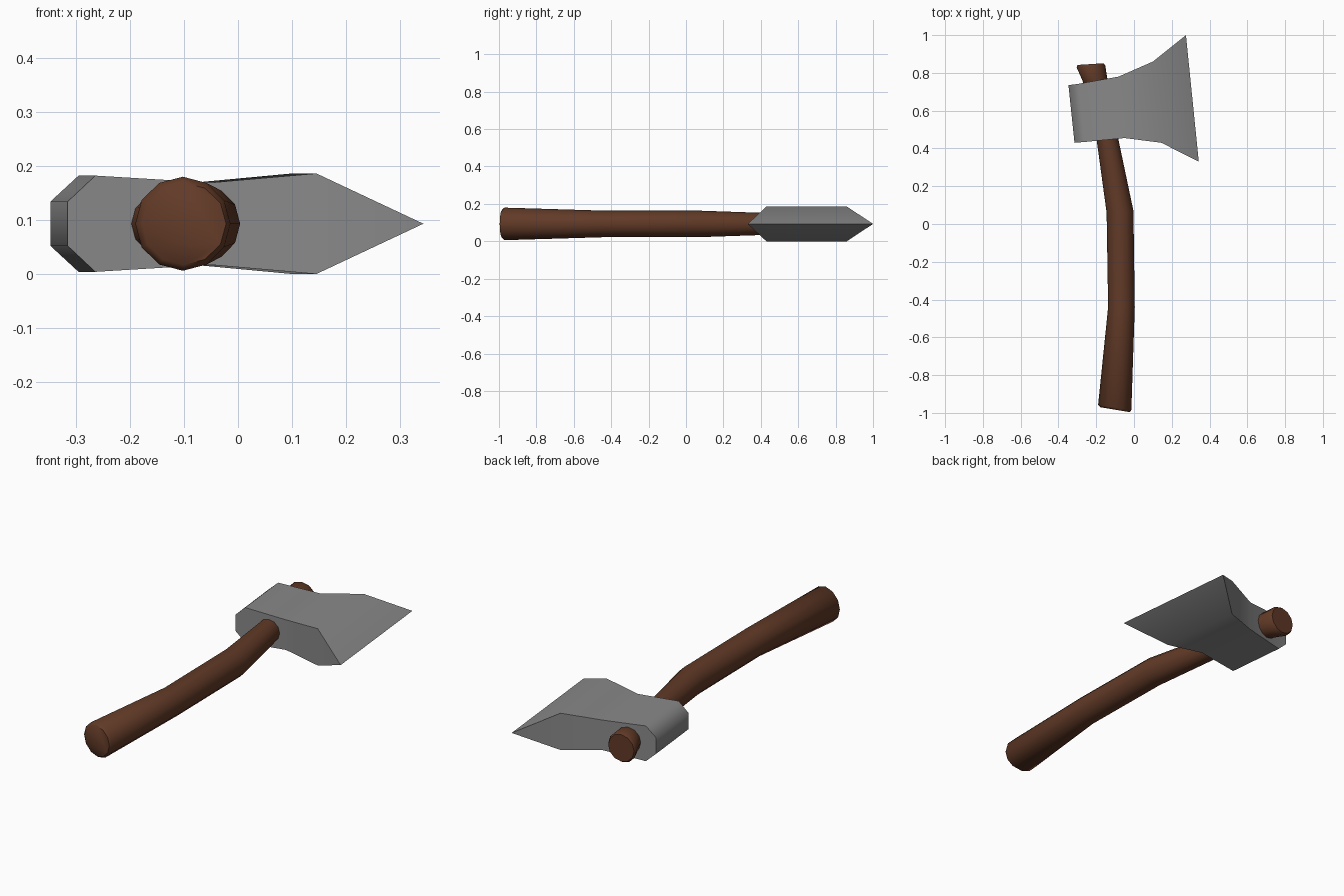
import bpy, bmesh, math
from mathutils import Vector

if "Cube" in bpy.data.objects:
    bpy.data.objects.remove(bpy.data.objects["Cube"])

ZC = 0.093  # mid-plane height of the axe


def material(name, rgb):
    m = bpy.data.materials.new(name)
    m.diffuse_color = (*rgb, 1)
    m.use_nodes = True
    m.node_tree.nodes["Principled BSDF"].inputs["Base Color"].default_value = m.diffuse_color
    return m


def loft(name, rings, mat, angle):
    """Skin a list of closed rings and cap both ends."""
    bm = bmesh.new()
    loops = [[bm.verts.new(p) for p in ring] for ring in rings]
    n = len(loops[0])
    for a, b in zip(loops, loops[1:]):
        for i in range(n):
            j = (i + 1) % n
            bm.faces.new((a[i], a[j], b[j], b[i]))
    bm.faces.new(loops[0])
    bm.faces.new(loops[-1])
    bmesh.ops.remove_doubles(bm, verts=bm.verts, dist=1e-4)
    bmesh.ops.dissolve_degenerate(bm, edges=bm.edges, dist=1e-4)
    bmesh.ops.recalc_face_normals(bm, faces=bm.faces)
    me = bpy.data.meshes.new(name)
    bm.to_mesh(me)
    bm.free()
    me.materials.append(mat)
    ob = bpy.data.objects.new(name, me)
    bpy.context.collection.objects.link(ob)
    bpy.ops.object.select_all(action='DESELECT')
    ob.select_set(True)
    bpy.context.view_layer.objects.active = ob
    bpy.ops.object.shade_smooth_by_angle(angle=math.radians(angle))
    return ob


wood = material("brown wood", (0.12, 0.042, 0.02))
steel = material("grey steel", (0.25, 0.25, 0.25))

# Handle: each ring is its left and right point seen from above, plus half height
SIDES = 12
stations = [
    ((-0.178, -0.970), (-0.022, -0.996), 0.076),
    ((-0.190, -0.958), (-0.014, -0.984), 0.087),
    ((-0.137, -0.440), (0.004, -0.440), 0.071),
    ((-0.145, 0.060), (-0.003, 0.070), 0.071),
    ((-0.197, 0.440), (-0.083, 0.450), 0.058),
    ((-0.272, 0.757), (-0.143, 0.780), 0.066),
    ((-0.304, 0.830), (-0.152, 0.838), 0.076),
    ((-0.299, 0.842), (-0.161, 0.851), 0.068),
]
rings = []
for left, right, h in stations:
    l, r = Vector((*left, ZC)), Vector((*right, ZC))
    mid, half = (l + r) / 2, (r - l) / 2
    rings.append([mid + half * math.cos(t) + Vector((0, 0, h * math.sin(t)))
                  for t in (math.tau * i / SIDES for i in range(SIDES))])
loft("handle", rings, wood, 50)

# Axe head: each section is its back and front corner from above, plus half height
sections = [
    ((-0.347, 0.735), (-0.315, 0.430), 0.041),
    ((-0.295, 0.742), (-0.264, 0.434), 0.089),
    ((-0.082, 0.780), (-0.050, 0.455), 0.076),
    ((0.100, 0.860), (0.145, 0.430), 0.093),
    ((0.275, 1.000), (0.343, 0.330), 0.0),
]
rings = [[(*b, ZC - h), (*f, ZC - h), (*f, ZC + h), (*b, ZC + h)] for b, f, h in sections]
# the last ring collapses into the cutting edge
loft("axe_head", rings, steel, 50)
